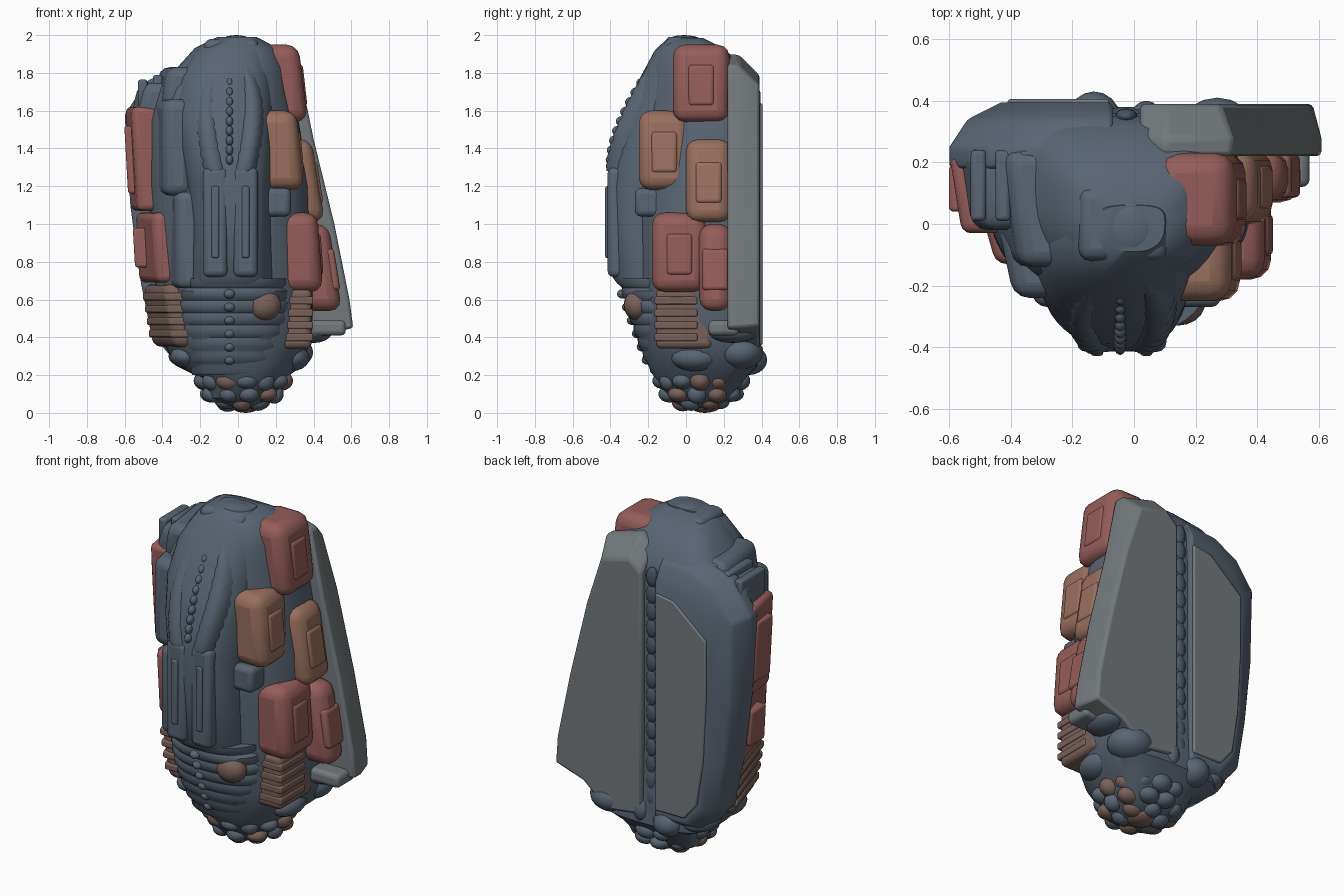
import bpy, bmesh, math, random

if "Cube" in bpy.data.objects:
    bpy.data.objects.remove(bpy.data.objects["Cube"])
random.seed(4)

COLORS = {"slate": (0.10, 0.13, 0.17), "dark": (0.07, 0.09, 0.12), "plate": (0.17, 0.19, 0.20),
          "red": (0.30, 0.11, 0.10), "orange": (0.32, 0.16, 0.11), "brown": (0.19, 0.12, 0.10)}
MATS = {}
for key, c in COLORS.items():
    MATS[key] = bpy.data.materials.new(key)
    MATS[key].diffuse_color = (*c, 1)


def finish(name, bm, color, bevel=0.0, segs=3):
    bmesh.ops.recalc_face_normals(bm, faces=bm.faces)
    me = bpy.data.meshes.new(name)
    bm.to_mesh(me)
    bm.free()
    ob = bpy.data.objects.new(name, me)
    bpy.context.collection.objects.link(ob)
    me.materials.append(MATS[color])
    if bevel:
        m = ob.modifiers.new("bevel", "BEVEL")
        m.width, m.segments, m.limit_method = bevel, segs, "ANGLE"
    bpy.ops.object.select_all(action="DESELECT")
    ob.select_set(True)
    bpy.context.view_layer.objects.active = ob
    bpy.ops.object.shade_smooth_by_angle(angle=math.radians(40))
    return ob


def skin(bm, rings):
    rings = [[bm.verts.new(p) for p in r] for r in rings]
    n = len(rings[0])
    for a, b in zip(rings, rings[1:]):
        for i in range(n):
            bm.faces.new((a[i], a[(i + 1) % n], b[(i + 1) % n], b[i]))
    bm.faces.new(rings[0])
    bm.faces.new(rings[-1])


def loft(name, rows, color, pf=2.3, pb=3.5, n=48):
    """rows: z, left x, right x, front y, back y; superellipse sections"""
    rings = []
    for z, xl, xr, yf, yb in rows:
        xc, hw, yc = (xl + xr) / 2, (xr - xl) / 2, yf + 0.62 * (yb - yf)
        ring = []
        for i in range(n):
            c, s = math.cos(2 * math.pi * i / n), math.sin(2 * math.pi * i / n)
            p, d = (pb, yb - yc) if s > 0 else (pf, yc - yf)
            ring.append((xc + hw * math.copysign(abs(c) ** (2 / p), c),
                         yc + d * math.copysign(abs(s) ** (2 / p), s), z))
        rings.append(ring)
    bm = bmesh.new()
    skin(bm, rings)
    return finish(name, bm, color)


def prism(name, layers, color, bevel=0.015):
    """layers: (y, outline in x and z)"""
    bm = bmesh.new()
    skin(bm, [[(x, y, z) for x, z in poly] for y, poly in layers])
    return finish(name, bm, color, bevel, 2)


def block(name, x, y, z, color, bevel=0.03, lean=0.0, taper=0.0):
    """box from ranges; lean moves the top in x, taper moves the front left corner inward"""
    bm = bmesh.new()
    skin(bm, [[(x[0] + l + taper, y[0], h), (x[1] + l, y[0], h), (x[1] + l, y[1], h), (x[0] + l, y[1], h)]
              for h, l in ((z[0], 0), (z[1], lean))])
    return finish(name, bm, color, bevel)


def lump(name, c, r, color):
    bm = bmesh.new()
    bmesh.ops.create_uvsphere(bm, u_segments=18, v_segments=10, radius=1)
    for v in bm.verts:
        v.co = [c[k] + r[k] * v.co[k] for k in range(3)]
    return finish(name, bm, color)


# Inner body
loft("core_body", [(0.025, -.05, .12, -.01, .15), (.08, -.18, .20, -.11, .24), (.19, -.21, .26, -.17, .32),
     (.25, -.33, .34, -.20, .38), (.40, -.41, .39, -.24, .37), (.70, -.44, .40, -.26, .36),
     (1.2, -.48, .38, -.27, .36), (1.55, -.48, .32, -.25, .36), (1.72, -.43, .29, -.22, .35),
     (1.83, -.32, .27, -.19, .31), (1.93, -.23, .21, -.15, .20), (1.985, -.12, .11, -.08, .09)], "slate")

# Front chest shell and its two upper lobes
loft("chest_shell", [(.68, -.26, .19, -.36, .05), (.72, -.26, .19, -.39, .05), (1.0, -.25, .18, -.405, .05),
     (1.2, -.27, .18, -.415, .05), (1.4, -.31, .19, -.39, .08), (1.6, -.335, .19, -.33, .1),
     (1.78, -.31, .18, -.24, .1), (1.92, -.22, .15, -.165, .08), (1.99, -.11, .10, -.09, .06)], "slate", 2.5)
for s in (-1, 1):
    rows = []
    for i in range(25):
        t = i / 24
        z = 1.28 + 0.69 * t
        w = 0.10 * (1 - t ** 4) + 0.025 + 0.004 * (i % 2)
        x = -0.045 + s * (w * 0.5 + 0.012 + 0.045 * math.sin(t * math.pi))
        yf = -0.42 + 0.315 * t ** 1.6 - 0.006 * (i % 2)
        rows.append((z, x - w * .55, x + w * .55, yf, yf + .2))
    loft("upper_lobe", rows, "slate", 2.2, 2.2, 24)
    x = -0.04 + s * 0.08
    block("chest_strip", (x - .065, x + .065), (-.415, -.3), (.72, 1.3), "slate", .03)
    block("chest_groove_rib", (x - .02, x + .02), (-.428, -.3), (.82, 1.2), "slate", .01)

# Bead row on the front midline
for i in range(13):
    t = i / 12
    lump("front_bead", (-.045, -.395 + .31 * t ** 1.6, 1.34 + .61 * t), (.02, .03, .027), "slate")

# Ridged abdomen bands
rows = []
for i in range(8):
    z, t = .20 + .066 * i, i / 7
    w, y = .23 + .07 * math.sin(t * 2.2), -.19 - .165 * t ** .8
    rows += [(z, -w - .01, w - .03, y + .018, .1), (z + .018, -w - .02, w - .02, y, .1),
             (z + .05, -w - .02, w - .02, y - .005, .1)]
loft("abdomen_bands", rows, "slate", 2.4, 3)
for i in range(6):
    lump("abdomen_bead", (-.045, -.205 - .026 * i, .28 + .07 * i), (.03, .03, .025), "slate")
lump("abdomen_patch", (.14, -.26, .57), (.09, .07, .08), "brown")

# Right wing plate on the back
wing_back = [(.02, .30), (.25, .27), (.40, .40), (.58, .46), (.57, .62), (.49, 1.0), (.38, 1.45), (.28, 1.74), (.10, 1.79), (.02, 1.72)]
wing_front = [(.02, .32), (.25, .30), (.40, .40), (.61, .45), (.59, .60), (.51, 1.0), (.40, 1.45), (.32, 1.84), (.10, 1.90), (.02, 1.84)]
prism("right_wing_plate", [(.22, wing_front), (.28, wing_front), (.39, wing_back)], "plate")

# Left back shell with a flat plate set on it
left_outer = [(-.07, .27), (-.33, .27), (-.46, .42), (-.52, .72), (-.57, 1.1), (-.60, 1.58), (-.48, 1.76), (-.30, 1.83), (-.07, 1.86)]
left_mid = [(-.07, .27), (-.33, .29), (-.44, .42), (-.49, .72), (-.53, 1.1), (-.54, 1.55), (-.43, 1.70), (-.28, 1.78), (-.07, 1.80)]
left_back = [(-.07, .32), (-.28, .32), (-.37, .44), (-.41, .72), (-.43, 1.1), (-.43, 1.45), (-.34, 1.58), (-.22, 1.66), (-.07, 1.70)]
prism("left_back_shell", [(.18, left_outer), (.25, left_outer), (.34, left_mid), (.395, left_back)], "slate")
face = [(-.08, .36), (-.27, .36), (-.35, .46), (-.39, .72), (-.41, 1.1), (-.41, 1.44), (-.20, 1.62), (-.08, 1.64)]
prism("left_back_plate", [(.37, face), (.405, face)], "plate", .008)

# Beads down the spine channel
for i in range(15):
    lump("spine_bead", (-.025, .35, .30 + .10 * i), (.035, .025, .06), "dark")

# Blocks stacked on the right side
right_blocks = [("top_block", (.12, .37), (-.07, .23), (1.54, 1.95), "red", -.05),
                ("upper_front_block", (.12, .35), (-.25, .02), (1.18, 1.60), "orange", -.04),
                ("upper_rear_block", (.25, .46), (.00, .24), (1.01, 1.45), "orange", -.07),
                ("lower_front_block", (.20, .45), (-.18, .11), (.64, 1.06), "red", -.03),
                ("lower_rear_block", (.30, .55), (.07, .24), (.54, 1.00), "red", -.07)]
for name, x, y, z, col, lean in right_blocks:
    block(name, x, y, z, col, .065, lean)
    yc, zc = sum(y) / 2, sum(z) / 2
    block(name + "_raised_face", (x[1] - .08 + lean / 4, x[1] + .01 + lean / 4), (yc - .07, yc + .07),
          (zc - .12, zc + .10), col, .02, lean / 2)
block("right_hip", (.22, .39), (-.16, .14), (.34, .66), "brown", .03)
for i in range(4):
    block("right_hip_rib", (.25, .398), (-.166, .06), (.38 + .065 * i, .42 + .065 * i), "brown", .008)
block("wing_foot", (.30, .57), (.12, .28), (.41, .49), "plate", .025)
block("right_waist_clamp", (.10, .28), (-.27, -.08), (1.04, 1.19), "slate", .03)

# Panels on the left side
block("left_upper_panel", (-.57, -.40), (-.03, .22), (1.07, 1.62), "red", .03, -.03, .04)
block("left_upper_panel_face", (-.582, -.50), (.04, .19), (1.16, 1.52), "red", .015, -.02)
block("left_lower_panel", (-.53, -.32), (-.13, .22), (.69, 1.06), "red", .035, -.02, .10)
block("left_lower_panel_face", (-.545, -.45), (.04, .18), (.77, .98), "red", .015, -.012)
block("left_hip", (-.46, -.24), (-.17, .22), (.35, .68), "brown", .04, -.05, .12)
for i in range(4):
    block("left_hip_rib", (-.475 - .01 * i, -.25), (-.18, .20), (.40 + .065 * i, .44 + .065 * i), "brown", .01, 0, .12)
block("left_flank", (-.45, -.24), (-.24, .04), (1.15, 1.66), "slate", .05, 0, .06)
block("left_flank_lower", (-.38, -.20), (-.27, -.05), (.66, 1.17), "slate", .04, 0, .06)
block("left_shoulder", (-.58, -.34), (-.02, .25), (1.56, 1.75), "slate", .05, .05, .04)
block("left_collar", (-.45, -.22), (-.14, .24), (1.62, 1.83), "slate", .05, .03, .05)
for i in range(3):
    block("left_shoulder_rib", (-.53 + .08 * i, -.48 + .08 * i), (.01, .24), (1.62, 1.765 + .025 * i), "slate", .015)

# Crown ridges
for x in (-.12, .05):
    block("crown_ridge", (x - .06, x + .06), (-.12, .12), (1.86, 1.98), "slate", .04)
lump("crown_knob", (-.01, -.01, 1.97), (.08, .09, .03), "slate")

# Lower pods
for c, r in [((.27, .29, .32), (.13, .12, .09)), ((-.13, .33, .28), (.09, .10, .08)),
             ((-.27, .24, .30), (.10, .13, .06)), ((.04, .32, .32), (.06, .08, .09)),
             ((.40, .25, .43), (.10, .13, .06)), ((.28, .05, .29), (.10, .13, .07)),
             ((-.28, .0, .30), (.08, .13, .06))]:
    lump("lower_pod", c, r, "slate")

# Knobbly foot: rings of lumps
for z, k, n in ((.17, .95, 13), (.10, .80, 10), (.06, .45, 6)):
    for i in range(n):
        a = 2 * math.pi * (i + k) / n
        lump("foot_knob", (.025 + .21 * k * math.cos(a), .08 + .215 * k * math.sin(a), z),
             (random.uniform(.05, .07), random.uniform(.05, .06), random.uniform(.04, .055)),
             "brown" if i % 4 == 0 else "slate")
lump("foot_tip", (.04, .10, .04), (.08, .08, .04), "brown")

for m in bpy.data.materials:
    if m.users and not m.is_grease_pencil:
        m.use_nodes = True
        m.node_tree.nodes["Principled BSDF"].inputs["Base Color"].default_value = m.diffuse_color
